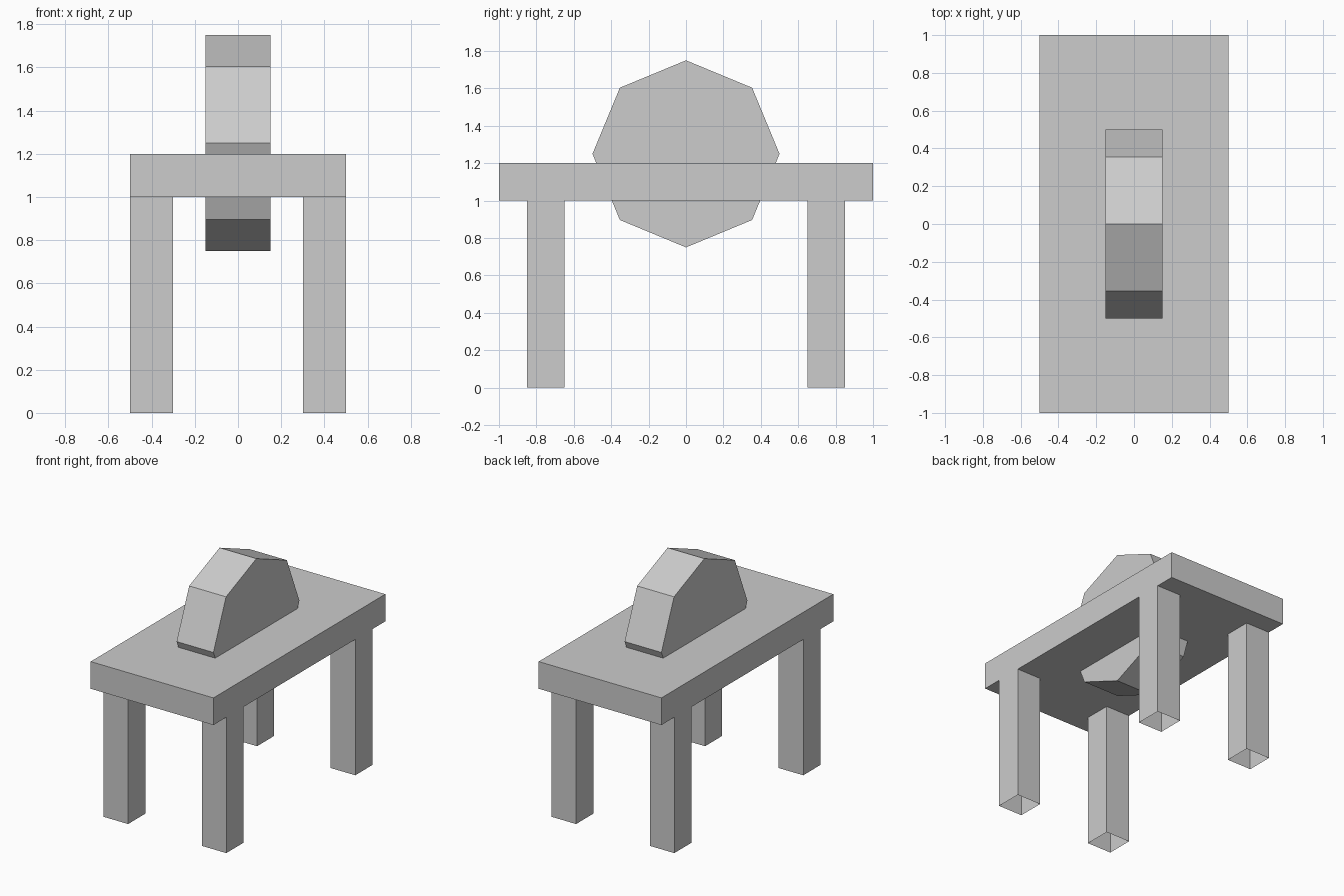
import bpy
import bmesh
from math import pi
from mathutils import Matrix

cube = bpy.data.objects.get("Cube")
if cube:
    bpy.data.objects.remove(cube, do_unlink=True)

# Single plain grey for every part
GREY = (0.604, 0.604, 0.604, 1.0)
grey = bpy.data.materials.new("plain grey")
grey.use_nodes = True
grey.diffuse_color = GREY
grey.node_tree.nodes["Principled BSDF"].inputs["Base Color"].default_value = GREY


def add_object(name, bm):
    mesh = bpy.data.meshes.new(name)
    bm.to_mesh(mesh)
    bm.free()
    mesh.materials.append(grey)
    obj = bpy.data.objects.new(name, mesh)
    bpy.context.collection.objects.link(obj)
    return obj


def add_box(name, size, centre, open_ends=False):
    bm = bmesh.new()
    bmesh.ops.create_cube(bm, size=1)
    bmesh.ops.scale(bm, vec=size, verts=bm.verts)
    bmesh.ops.translate(bm, vec=centre, verts=bm.verts)
    if open_ends:
        bm.normal_update()
        ends = [f for f in bm.faces if abs(f.normal.z) > 0.5]
        bmesh.ops.delete(bm, geom=ends, context='FACES_ONLY')
    return add_object(name, bm)


# Table top
add_box("table_top", (1, 2, 0.2), (0, 0, 1.1))

# Four hollow legs, flush with the long edges
for x, side in ((0.4, "left"), (-0.4, "right")):
    for y, end in ((-0.75, "front"), (0.75, "back")):
        add_box(f"{end}_{side}_leg", (0.2, 0.2, 1), (x, y, 0.5), open_ends=True)

# Eight-sided wheel set through the table top, axle along x
bm = bmesh.new()
bmesh.ops.create_cone(bm, cap_ends=True, segments=8, radius1=0.5, radius2=0.5,
                      depth=0.3, matrix=Matrix.Rotation(pi / 2, 4, 'Y'))
bmesh.ops.translate(bm, vec=(0, 0, 1.25), verts=bm.verts)
add_object("wheel", bm)
